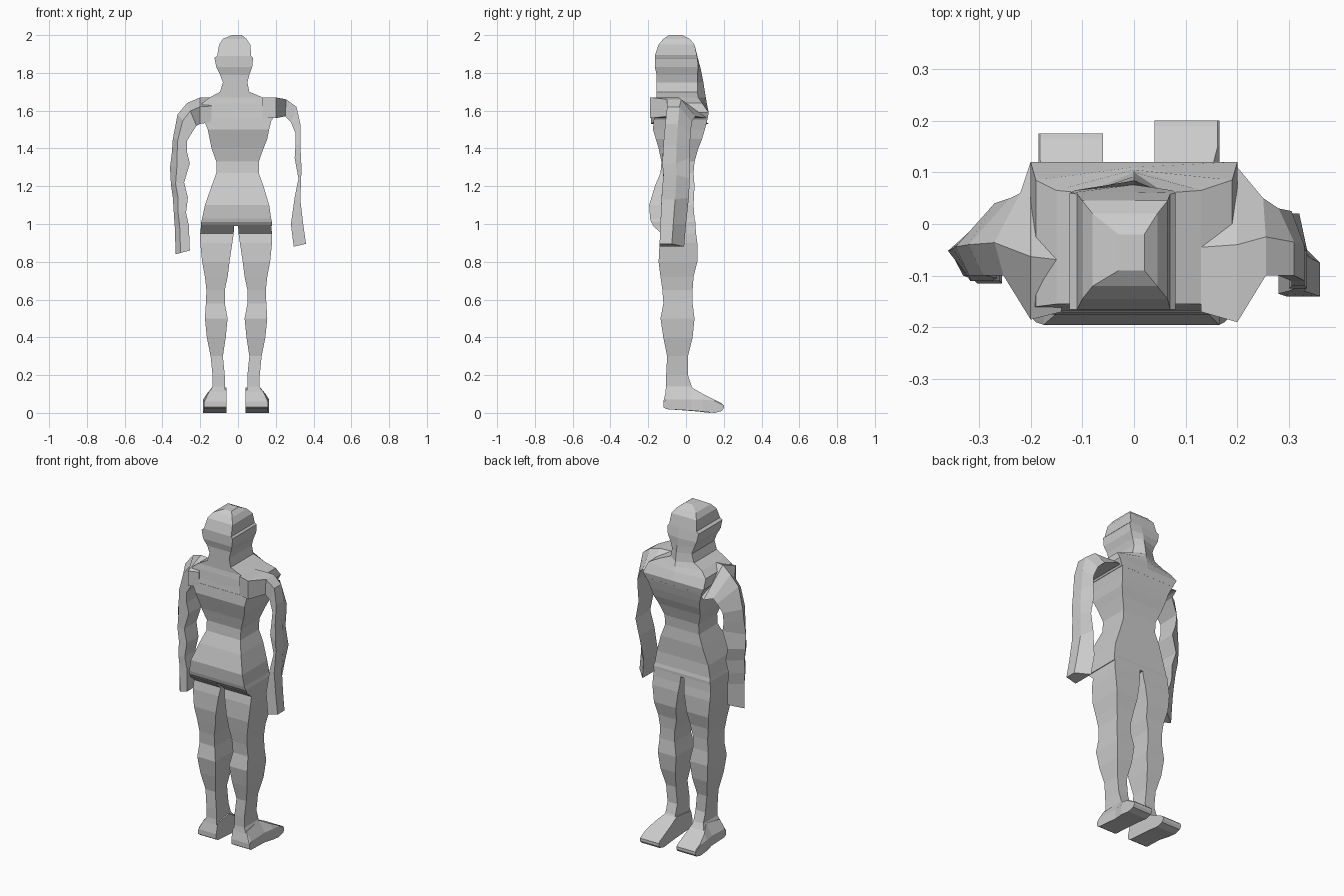
import bpy, bmesh
from mathutils import Vector

cube = bpy.data.objects.get("Cube")
if cube:
    bpy.data.objects.remove(cube, do_unlink=True)

SHADE = (0.6, 0.6, 0.6, 1.0)
grey = bpy.data.materials.new("light_grey")
grey.use_nodes = True
grey.diffuse_color = SHADE
grey.node_tree.nodes["Principled BSDF"].inputs["Base Color"].default_value = SHADE


def loft(name, rings):
    """Skin a list of equal-sized point rings (hundredths of a unit) and cap both ends."""
    bm = bmesh.new()
    loops = [[bm.verts.new(Vector(p) / 100) for p in ring] for ring in rings]
    for lower, upper in zip(loops, loops[1:]):
        count = len(lower)
        for i in range(count):
            j = (i + 1) % count
            bm.faces.new((lower[i], lower[j], upper[j], upper[i]))
    bm.faces.new(loops[0][::-1])
    bm.faces.new(loops[-1])
    bmesh.ops.recalc_face_normals(bm, faces=bm.faces)
    mesh = bpy.data.meshes.new(name)
    bm.to_mesh(mesh)
    bm.free()
    mesh.materials.append(grey)
    obj = bpy.data.objects.new(name, mesh)
    bpy.context.collection.objects.link(obj)
    return obj


def level_ring(z, x0, x1, y0, y1):
    """Horizontal rectangle."""
    return [(x0, y0, z), (x1, y0, z), (x1, y1, z), (x0, y1, z)]


def ridged_ring(z, x0, x1, y0, y1, ridge):
    """Horizontal rectangle with a ridge down the middle of its front."""
    return [(x0, y0, z), (x1, y0, z), (x1, y1, z), (0, ridge, z), (x0, y1, z)]


def foot_ring(y, x0, x1, z0, z1):
    """Section across the foot, its outer top edge sloping in towards the ankle."""
    wall = min(z1 - 0.5, 7)
    return [(x0, y, z0), (x1, y, z0), (x1, y, wall),
            (x1 + (x0 - x1) / 20 * (z1 - wall), y, z1), (x0, y, z1)]


def arm_ring(side, bend, tuck, xi, zi, xo, zo, y0, y1):
    """Four-sided arm section: bend places the outer corner, tuck pulls in the back one."""
    yo = y0 + bend * (y1 - y0)
    xb, zb = xo + tuck * (xi - xo), zo + tuck * (zi - zo)
    return [(side * xi, y0, zi), (side * xb, y0, zb),
            (side * xo, yo, zo), (side * xi, y1, zi)]


# Torso: z, x range, y range
torso = [
    (99, -19.5, 18, -17, 5),
    (101, -19.5, 18, -18.5, 5),
    (103, -19, 17.5, -19, 4.5),
    (110, -17.5, 16.5, -19.5, 4),
    (120, -14, 13.5, -16.5, 4.5),
    (127, -11.5, 11, -13.5, 4),
    (133, -11.5, 11, -13, 4.5),
    (140, -14, 13.5, -14.5, 6.5),
    (145, -15, 15.5, -16, 8.5),
    (150, -16, 16.5, -17.5, 10),
    (156, -18.5, 18, -17, 11.5),
]
loft("torso", [level_ring(*row) for row in torso])

# Chest, neck and head share one front that leans back to the crown
head = [
    (155, -18, 18, -17, 11.3, 11.3),
    (159, -20, 20, -16.5, 12, 12),
    (164, -19, 19, -16, 8.5, 11),
    (167, -15, 13, -15.5, 6.5, 10.5),
    (170, -9.5, 6, -15.5, 6, 10),
    (175, -8, 5, -15.5, 6, 9.2),
    (179, -9.5, 6, -15.5, 6, 8.4),
    (183, -11.5, 7.5, -16.5, 6.5, 7.6),
    (188, -12.5, 8, -16.5, 6, 6.2),
    (189, -11, 7, -16.5, 5.8, 6),
    (195, -10, 6.5, -14.5, 4.5, 4.5),
    (198, -8, 4.5, -12, 2, 2),
    (200, -3, 2, -9, -2, -2),
]
loft("chest_and_head", [ridged_ring(*row) for row in head])

# Legs are mirrored about a line slightly off centre
MIDDLE = -1
leg = [
    (11, 5.5, 14, -11, 5),
    (14, 6, 12.5, -10.5, 3),
    (20, 6, 12.5, -10.5, 1),
    (30, 7, 13.5, -10, 1),
    (40, 5.5, 15.5, -12, 3.5),
    (50, 4.5, 16.5, -13.5, 4.5),
    (58, 6, 16, -12, 3.5),
    (65, 6, 15.7, -12.5, 3.5),
    (72, 4.5, 16.5, -13.5, 4),
    (80, 3.5, 18, -14.5, 6),
    (90, 2, 19, -14, 6),
    (95, 1.3, 19, -13, 5.3),
    (99.5, 1, 18.5, -18, 5),
]
# Foot: y, x range, z range
foot = [
    (-12, 5, 17, 3, 6),
    (-10.5, 5, 17, 2, 12),
    (3, 5, 16.5, 1.2, 13.5),
    (9, 5, 17.5, 0.7, 10),
    (15, 5, 17.5, 0, 7),
    (19, 5, 17.5, 1, 5),
    (20, 5, 17.5, 2.5, 4),
]
for side, label, shift in ((1, "left", 0), (-1, "right", -2.5)):
    def across(a, b):
        return MIDDLE + side * a, MIDDLE + side * b
    loft(label + "_leg", [level_ring(z, *across(a, b), y0, y1)
                          for z, a, b, y0, y1 in leg])
    loft(label + "_foot", [foot_ring(y + (shift if y > 0 else 0), *across(a, b), z0, z1)
                           for y, a, b, z0, z1 in foot])

# Arms: inner x and z, outer x and z, y range
left_arm = [
    (13, 156, 13, 167, -17, 8),
    (20, 156, 20, 167, -19, 11),
    (25, 157, 25.5, 166, -10, 5),
    (28, 154, 31, 162, -10, 3),
    (30.5, 148, 33, 153, -11, 2.5),
    (30.5, 142, 33, 142, -12, 2),
    (30, 135, 33.5, 132, -12.5, 2),
    (32, 124, 33.5, 126, -12, 2),
    (30, 114, 33, 113, -13, 1.5),
    (28, 100, 34.5, 100, -13.5, 0),
    (29.5, 88, 36, 89.5, -14, -1),
]
right_arm = [
    (14, 154, 14, 167, -17, 8),
    (20, 153, 20, 167, -18.5, 12),
    (22, 152, 27, 164, -10, 6),
    (24, 149, 32, 158, -10, 5),
    (27, 144, 34.5, 145, -10, 4),
    (27, 138, 35, 138, -10, 3),
    (25.5, 132, 36, 130, -10, 2),
    (28.5, 122, 35.5, 121, -10, 1.5),
    (26.5, 114, 34.5, 114, -10.5, 0.5),
    (27.5, 106, 34, 106, -11, -1),
    (26, 99, 33.5, 99, -11, -2),
    (25.5, 86, 33, 84, -11.5, -3),
]
for side, label, bend, tuck, rows in ((1, "left_arm", 0.5, 0, left_arm),
                                      (-1, "right_arm", 0.4, 0.35, right_arm)):
    loft(label, [arm_ring(side, bend, tuck, *row) for row in rows])
